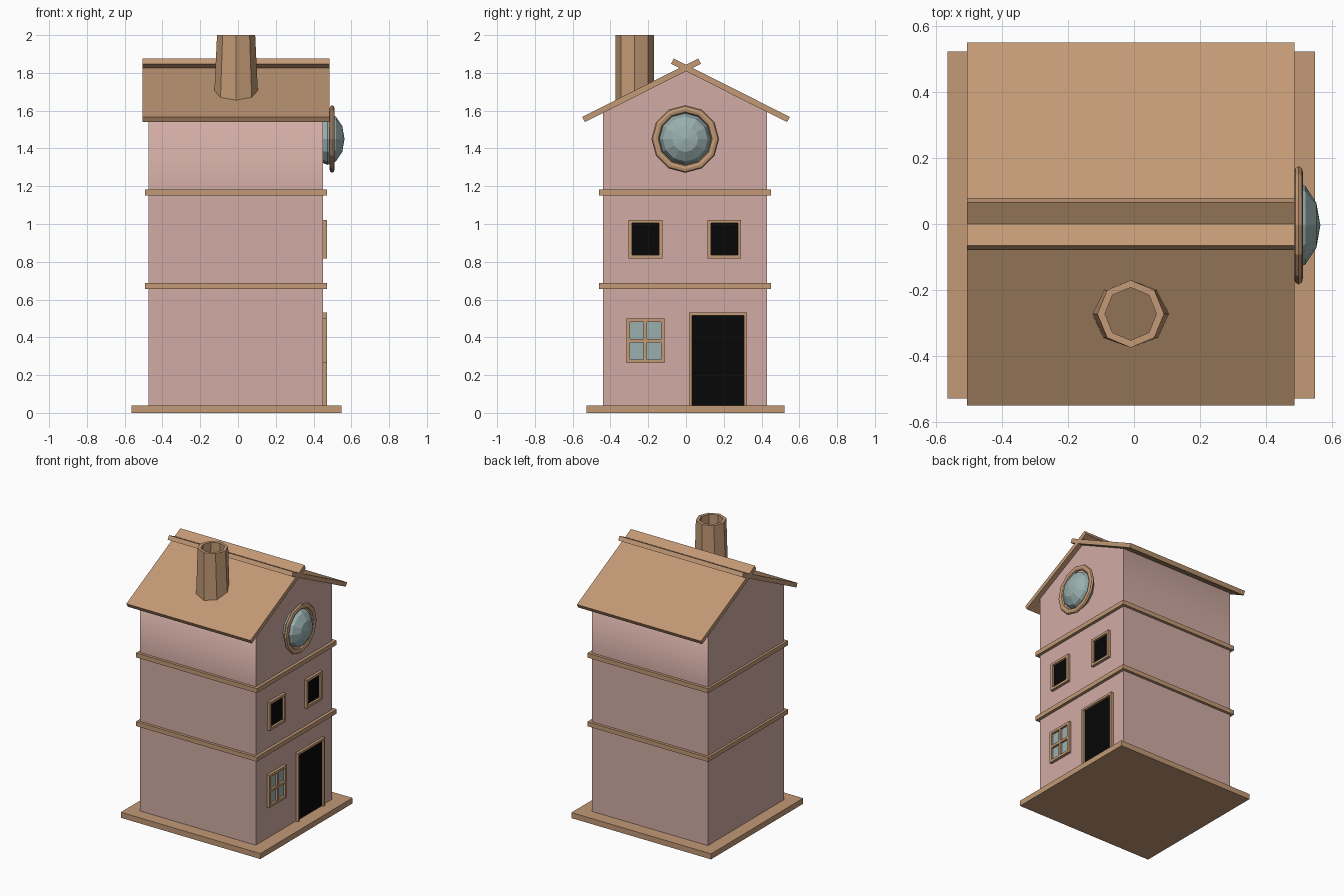
import bpy, bmesh
from math import cos, sin, pi, radians
from mathutils import Matrix

if "Cube" in bpy.data.objects:
    bpy.data.objects.remove(bpy.data.objects["Cube"])


def material(name, rgb):
    m = bpy.data.materials.new(name)
    m.diffuse_color = (*rgb, 1)
    m.use_nodes = True
    m.node_tree.nodes["Principled BSDF"].inputs["Base Color"].default_value = m.diffuse_color
    return m


WOOD = material("wood", (0.54, 0.32, 0.18))
PINK = material("pink_wall", (0.64, 0.41, 0.37))
GLASS = material("glass", (0.32, 0.43, 0.43))
BLACK = material("dark_opening", (0.002, 0.002, 0.002))


def make(name, bm, mat):
    bmesh.ops.recalc_face_normals(bm, faces=bm.faces)
    me = bpy.data.meshes.new(name)
    bm.to_mesh(me)
    bm.free()
    me.materials.append(mat)
    ob = bpy.data.objects.new(name, me)
    bpy.context.collection.objects.link(ob)
    return ob


def add_box(bm, x, y, z):
    size = Matrix.Diagonal((x[1] - x[0], y[1] - y[0], z[1] - z[0], 1))
    mid = Matrix.Translation([sum(r) / 2 for r in (x, y, z)])
    bmesh.ops.create_cube(bm, size=1, matrix=mid @ size)


def boxes(name, mat, *items):
    bm = bmesh.new()
    for it in items:
        add_box(bm, *it)
    return make(name, bm, mat)


def prism(name, mat, profile, x0, x1):
    """Extrude a (y, z) profile along x."""
    bm = bmesh.new()
    f = bm.faces.new([bm.verts.new((x0, y, z)) for y, z in profile])
    ext = bmesh.ops.extrude_face_region(bm, geom=[f])["geom"]
    verts = [g for g in ext if isinstance(g, bmesh.types.BMVert)]
    bmesh.ops.translate(bm, verts=verts, vec=(x1 - x0, 0, 0))
    return make(name, bm, mat)


WX, WY = (-0.475, 0.45), (-0.44, 0.43)   # wall extents
FX = (0.445, 0.47)                       # frame depth on the door side


# Base, walls and floor bands
boxes("base", WOOD, ((-0.565, 0.548), (-0.528, 0.522), (0, 0.04)))
boxes("lower_walls", PINK, (WX, WY, (0.04, 1.165)))
for i, z in enumerate((0.655, 1.15)):
    boxes(f"floor_band_{i + 1}", WOOD, ((-0.492, 0.472), (-0.46, 0.45), (z, z + 0.032)))

# Gabled top storey, softly shaded towards the eaves
gable = prism("gable_storey", PINK,
              [(-0.44, 1.165), (0.43, 1.165), (0.43, 1.592), (0, 1.812), (-0.44, 1.592)], *WX)
bpy.context.view_layer.objects.active = gable
gable.select_set(True)
bpy.ops.object.shade_smooth_by_angle(angle=radians(70))
gable.select_set(False)

# Two roof slabs crossing at the ridge
for name, s in (("front_roof", 1), ("back_roof", -1)):
    prof = [(-0.55, 1.567), (-0.535, 1.54), (0.079, 1.848), (0.065, 1.876)]
    prism(name, WOOD, [(s * y, z) for y, z in prof], -0.505, 0.485)

# Open eight-sided chimney, slightly wider at the foot
bm = bmesh.new()
rings = []
for rx, ry, z in ((0.119, 0.102, 1.62), (0.101, 0.102, 2.0), (0.078, 0.08, 2.0), (0.092, 0.08, 1.62)):
    rings.append([bm.verts.new((-0.01 + rx * cos(k * pi / 4), -0.272 + ry * sin(k * pi / 4), z))
                  for k in range(8)])
for r in range(4):
    a, b = rings[r], rings[(r + 1) % 4]
    for k in range(8):
        n = (k + 1) % 8
        bm.faces.new((a[k], a[n], b[n], b[k]))
make("chimney", bm, WOOD)


def opening(name, y, z, w, pane, sill=True, cross=False):
    """Frame of width w around the outer rectangle y, z plus its pane."""
    bars = [(FX, (y[0], y[0] + w), z), (FX, (y[1] - w, y[1]), z),
            (FX, (y[0] + w, y[1] - w), (z[1] - w, z[1]))]
    if sill:
        bars.append((FX, (y[0] + w, y[1] - w), (z[0], z[0] + w)))
    if cross:
        ym, zm = sum(y) / 2, sum(z) / 2
        bars.append((FX, (ym - w / 2, ym + w / 2), (z[0] + w, z[1] - w)))
        for a, b in ((y[0] + w, ym - w / 2), (ym + w / 2, y[1] - w)):
            bars.append((FX, (a, b), (zm - w / 2, zm + w / 2)))
    boxes(name + "_frame", WOOD, *bars)
    low = z[0] + w / 2 if sill else z[0]
    boxes(name + "_pane", pane, ((0.44, 0.454), (y[0] + w / 2, y[1] - w / 2), (low, z[1] - w / 2)))


# Door and windows
opening("door", (0.015, 0.322), (0.04, 0.532), 0.016, BLACK, sill=False)
opening("lower_window", (-0.315, -0.115), (0.265, 0.5), 0.018, GLASS, cross=True)
opening("upper_window_left", (-0.305, -0.125), (0.817, 1.022), 0.018, BLACK)
opening("upper_window_right", (0.115, 0.292), (0.817, 1.022), 0.018, BLACK)

# Round window: flattened twelve-sided ring and bulging glass
CENTRE = (-0.004, 1.45)
bm = bmesh.new()
ring = []
for i in range(12):
    a = i * pi / 6
    row = []
    for j in range(8):
        b = j * pi / 4
        r = 0.158 + 0.021 * cos(b)
        row.append(bm.verts.new((0.498 + 0.014 * sin(b), CENTRE[0] + r * cos(a), CENTRE[1] + r * sin(a))))
    ring.append(row)
for i in range(12):
    for j in range(8):
        p, q, n = ring[i], ring[(i + 1) % 12], (j + 1) % 8
        bm.faces.new((p[j], q[j], q[n], p[n]))
make("round_window_ring", bm, WOOD)

bm = bmesh.new()
bmesh.ops.create_uvsphere(bm, u_segments=12, v_segments=6, radius=1,
                          matrix=Matrix.Translation((0.473, *CENTRE))
                          @ Matrix.Diagonal((0.091, 0.137, 0.137, 1))
                          @ Matrix.Rotation(pi / 2, 4, 'Y'))
make("round_window_glass", bm, GLASS)
